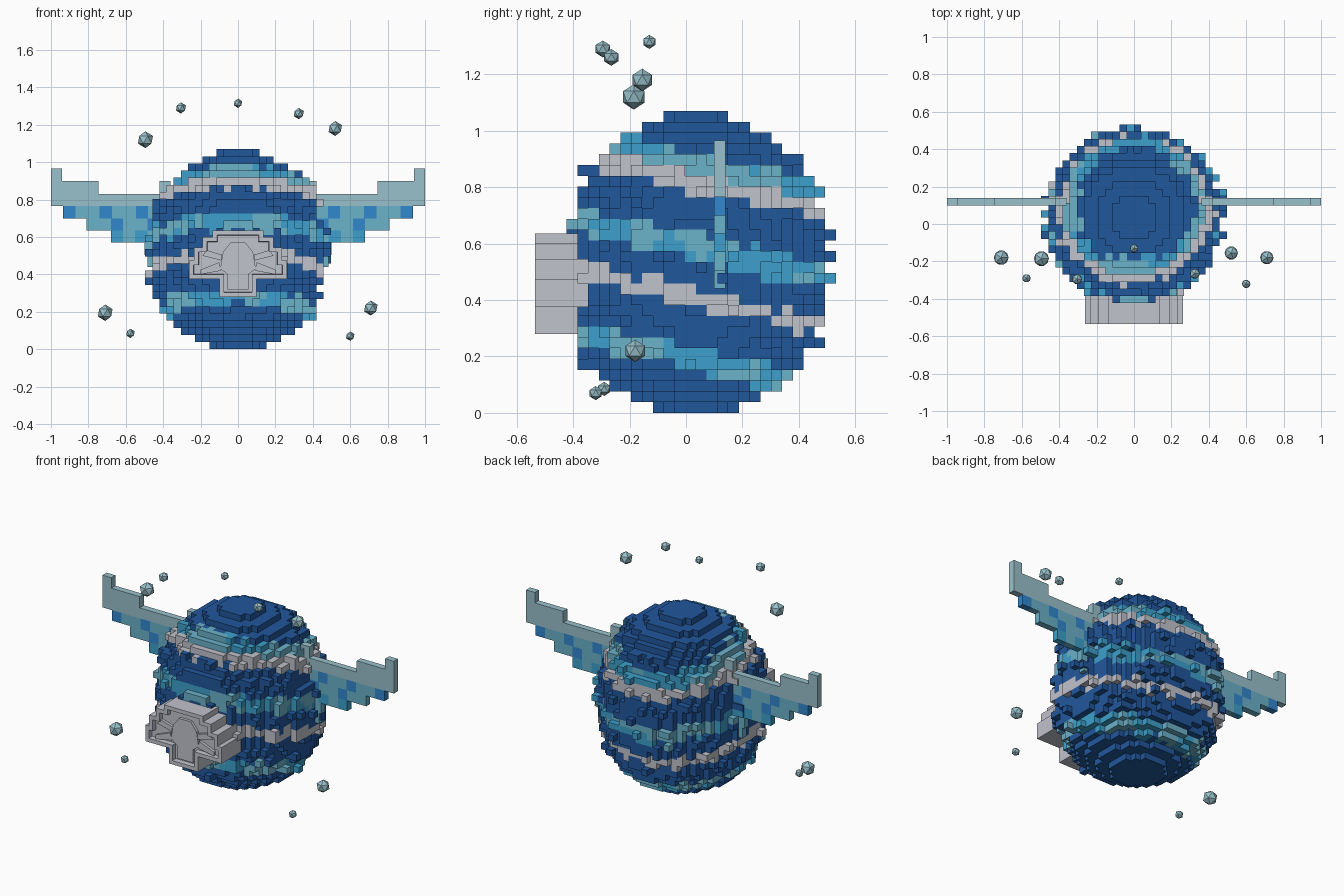
import bpy, bmesh, math, random
from mathutils import Vector, noise

random.seed(4)
cube = bpy.data.objects.get("Cube")
if cube:
    bpy.data.objects.remove(cube)


def material(name, *srgb):
    col = [((c / 255 + 0.055) / 1.055) ** 2.4 for c in srgb] + [1]
    m = bpy.data.materials.new(name)
    m.use_nodes = True
    m.diffuse_color = col
    m.node_tree.nodes["Principled BSDF"].inputs["Base Color"].default_value = col
    return m


NAVY = material("deep blue", 33, 87, 156)
CYAN = material("cyan", 60, 160, 204)
TEAL = material("soft teal", 107, 178, 202)
GREY = material("pale grey", 193, 195, 204)
PALE = material("frost", 153, 193, 203)
BLUE = material("feather blue", 50, 136, 206)


def finish(bm, name, mats):
    me = bpy.data.meshes.new(name)
    bm.normal_update()
    bm.to_mesh(me)
    bm.free()
    for m in mats:
        me.materials.append(m)
    ob = bpy.data.objects.new(name, me)
    bpy.context.collection.objects.link(ob)
    return ob


def add_box(bm, x0, x1, y0, y1, z0, z1, mat=0):
    r = bmesh.ops.create_cube(bm, size=1)
    for v in r["verts"]:
        v.co = (x0 if v.co.x < 0 else x1, y0 if v.co.y < 0 else y1, z0 if v.co.z < 0 else z1)
    for f in {f for v in r["verts"] for f in v.link_faces}:
        f.material_index = mat


# Blocky egg: half width at each height
V, LAYERS, MID_Y = 0.0382, 28, 0.035
PROFILE = [(0, .15), (.02, .155), (.06, .232), (.1, .305), (.14, .345), (.18, .385),
           (.3, .43), (.4, .455), (.55, .465), (.65, .455), (.75, .43), (.82, .405),
           (.9, .35), (.94, .31), (.98, .27), (1.02, .19), (1.05, .118), (1.1, .115)]


def radius(z):
    for (za, ra), (zb, rb) in zip(PROFILE, PROFILE[1:]):
        if z <= zb:
            return ra + (rb - ra) * (z - za) / (zb - za)
    return PROFILE[-1][1]


def centre(c):
    return Vector(((c[0] + .5) * V, MID_Y + (c[1] + .5) * V, (c[2] + .5) * V))


cells = set()
for k in range(LAYERS):
    r = radius((k + .5) * V)
    for i in range(-14, 14):
        for j in range(-14, 14):
            if math.hypot(i + .5, j + .5) * V < r - 0.004:
                cells.add((i, j, k))

# Stray blocks standing proud of the shell
bumps = set()
for c in sorted(cells):
    for dx, dy in ((1, 0), (-1, 0), (0, 1), (0, -1)):
        n = (c[0] + dx, c[1] + dy, c[2])
        outward = abs(c[0] + .5) if dx else abs(c[1] + .5)
        if n not in cells and 3 < c[2] < 25 and outward > 5 and random.random() < 0.13:
            if centre(n).y > -0.4:
                bumps.add(n)
cells |= bumps


# Tilted bands: grey stripes and two-tone light stripes on deep blue
def band(c):
    p = centre(c)
    s = p.z + 0.23 * (p.y) + random.uniform(-.014, .014)
    if abs(s - .825) < .034 or abs(s - .415) < .03:
        return 3
    if .859 < s < .935 or .55 < s < .64 or .155 < s < .235:
        return 2 if noise.noise(p * 7) > 0.08 else 1
    return 0


bm = bmesh.new()
corners = {}


def corner(p):
    if p not in corners:
        corners[p] = bm.verts.new((p[0] * V, MID_Y + p[1] * V, p[2] * V))
    return corners[p]


for c in sorted(cells):
    colour = band(c)
    for axis in range(3):
        for side in (0, 1):
            n = list(c)
            n[axis] += 1 if side else -1
            if tuple(n) in cells:
                continue
            u, w = (axis + 1) % 3, (axis + 2) % 3
            loop = []
            for a, b in ((0, 0), (1, 0), (1, 1), (0, 1)):
                q = list(c)
                q[axis] += side
                q[u] += a
                q[w] += b
                loop.append(corner(tuple(q)))
            f = bm.faces.new(loop if side else loop[::-1])
            f.material_index = colour
finish(bm, "block_egg_body", [NAVY, CYAN, TEAL, GREY])

# Stepped wings with feather cells
STEP, WING_TOP = 0.065, 0.83
for name, sx in (("left_wing", 1), ("right_wing", -1)):
    bm = bmesh.new()

    def bar(x0, x1, z0, z1, mat):
        a, b = sorted((sx * x0, sx * x1))
        add_box(bm, a, b, .1, .14, z0, z1, mat)

    bar(.36, 1, WING_TOP - STEP, WING_TOP, 0)
    bar(.745, 1, WING_TOP, .9, 0)
    bar(.94, 1, .9, .965, 0)
    bar(.36, .42, WING_TOP, .9, 0)
    for row, tip in enumerate((.935, .81, .68, .5, .485)):
        z1 = WING_TOP - STEP * (row + 1)
        count = max(1, int((tip - .36) / STEP))
        for i in range(count):
            tone = 2 if (i + row) % 3 == 0 and row < 2 else 1
            if row == 2 and i % 2 == 0:
                tone = 3
            bar(tip - STEP * (i + 1), tip - STEP * i, z1 - STEP, z1, tone)
    finish(bm, name, [PALE, TEAL, BLUE, CYAN])


# Front plaque: stepped outline with a sunken face and raised relief
def prism(bm, points, y0, y1):
    f = bm.faces.new([bm.verts.new((x, y0, z)) for x, z in points])
    ext = bmesh.ops.extrude_face_region(bm, geom=[f])
    for v in ext["geom"]:
        if isinstance(v, bmesh.types.BMVert):
            v.co.y = y1
    bmesh.ops.recalc_face_normals(bm, faces=bm.faces[:])


half = [(.1, .28), (.1, .375), (.262, .375), (.262, .475), (.235, .475), (.235, .545),
        (.19, .545), (.19, .6), (.135, .6), (.135, .635)]
outline = half + [(-x, z) for x, z in reversed(half)]
bm = bmesh.new()
prism(bm, outline, -.535, -.34)
bm.normal_update()
front = [f for f in bm.faces if f.normal.y < -.9]
bmesh.ops.inset_region(bm, faces=front, thickness=.024, use_even_offset=True)
bmesh.ops.inset_region(bm, faces=front, thickness=.002, depth=-.03, use_even_offset=True)
finish(bm, "front_plaque", [GREY])

bm = bmesh.new()
crest = [(.055, .32), (.055, .4), (.095, .43), (.08, .52), (.04, .57)]
prism(bm, crest + [(-x, z) for x, z in reversed(crest)], -.522, -.49)
for s in (1, -1):
    prism(bm, [(s * x, z) for x, z in ((.09, .42), (.2, .4), (.2, .425), (.1, .465))], -.522, -.49)
    prism(bm, [(s * x, z) for x, z in ((.09, .475), (.19, .5), (.17, .53), (.085, .505))], -.522, -.49)
finish(bm, "plaque_relief", [GREY])

# Floating crystals around the body
CRYSTALS = [(-.71, -.18, .195, .044), (.71, -.18, .22, .04), (-.495, -.185, 1.12, .045),
            (.52, -.155, 1.18, .04), (-.575, -.29, .085, .025), (.6, -.32, .07, .025),
            (-.305, -.295, 1.29, .03), (.325, -.265, 1.26, .03), (0, -.13, 1.315, .025)]
for n, (x, y, z, r) in enumerate(CRYSTALS):
    bm = bmesh.new()
    bmesh.ops.create_icosphere(bm, subdivisions=1, radius=r)
    finish(bm, f"floating_crystal_{n + 1}", [PALE]).location = (x, y, z)
